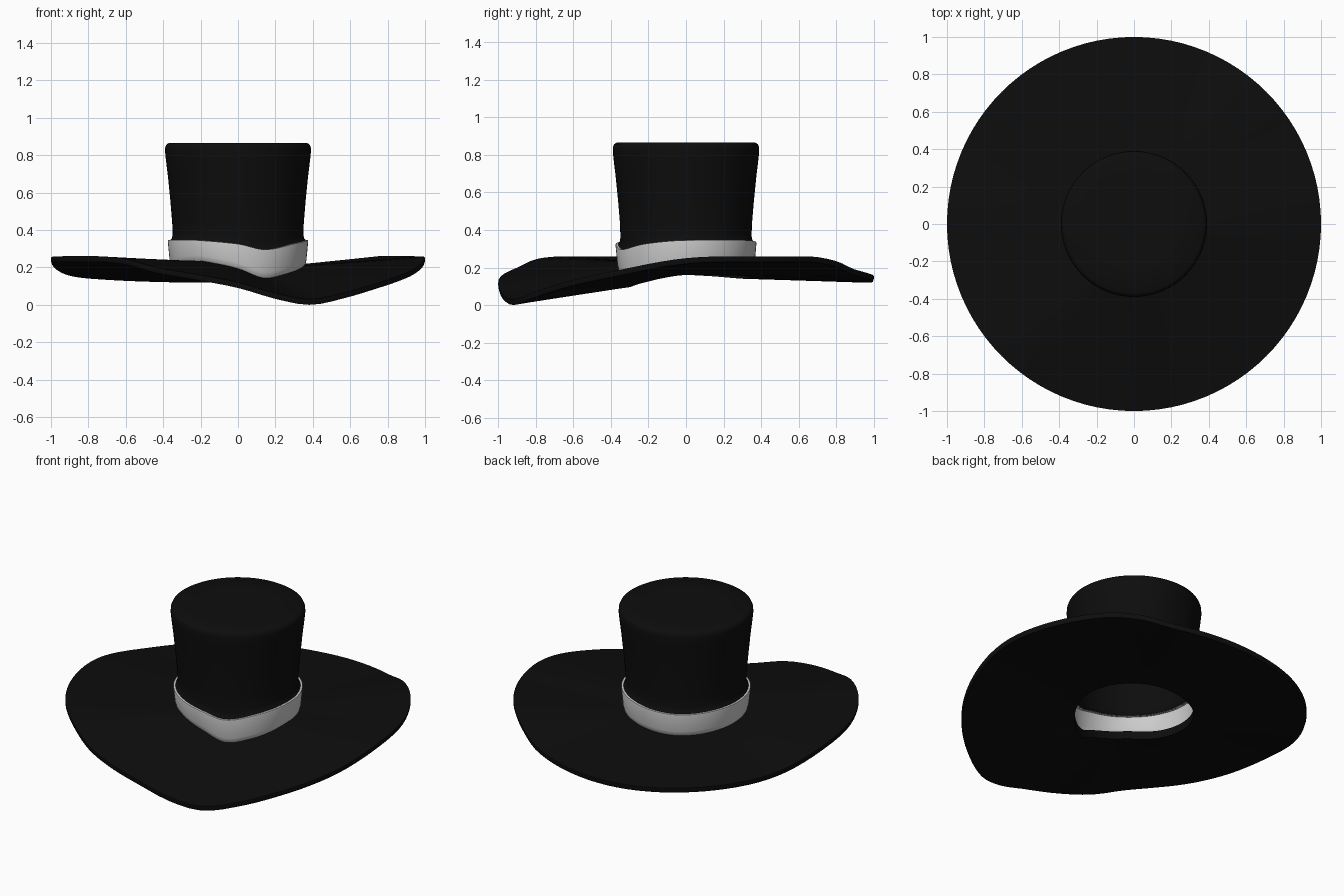
import bpy, bmesh, math

if "Cube" in bpy.data.objects:
    bpy.data.objects.remove(bpy.data.objects["Cube"])

N = 96  # segments around the hat


def wave(keys):
    """Smooth periodic height curve from (degrees, z) keys, limited to the key range."""
    n = len(keys)
    low, high = min(k[1] for k in keys), max(k[1] for k in keys)

    def key(i):
        turn, j = divmod(i, n)
        return keys[j][0] + 360 * turn, keys[j][1]

    def f(deg):
        deg %= 360
        i = max(j for j in range(n) if keys[j][0] <= deg)
        (a0, z0), (a1, z1), (a2, z2), (a3, z3) = (key(i + k) for k in (-1, 0, 1, 2))
        h = a2 - a1
        t = (deg - a1) / h
        m1, m2 = (z2 - z0) / (a2 - a0) * h, (z3 - z1) / (a3 - a1) * h
        z = ((2*t**3 - 3*t**2 + 1) * z1 + (t**3 - 2*t**2 + t) * m1
             + (3*t**2 - 2*t**3) * z2 + (t**3 - t**2) * m2)
        return min(max(z, low), high)
    return f


# Height curves: brim rim, brim at the hat hole, top of the band
rim = wave([(0, .25), (23, .26), (41, .26), (53, .235), (64, .19), (90, .155), (110, .15),
            (143, .17), (157, .19), (180, .25), (203, .26), (221, .26), (233, .245),
            (244, .2), (258, .16), (270, .12), (282, .06), (293, .03), (306, .07),
            (319, .12), (337, .18)])
hole = wave([(0, .21), (60, .205), (113, .19), (160, .205), (203, .22), (233, .235),
             (250, .222), (270, .195), (293, .145), (315, .165), (345, .2)])
band_top = wave([(0, .345), (60, .345), (113, .33), (160, .342), (203, .347), (233, .345),
                 (270, .325), (293, .295), (323, .325), (345, .34)])


def revolve(name, profile, color=None, close=False):
    """Lathe a profile whose points are (radius, height function of angle)."""
    bm = bmesh.new()
    rings = []
    for r, zf in profile:
        ring = []
        for i in range(N):
            d = 360 * i / N
            a = math.radians(d)
            ring.append(bm.verts.new((r * math.cos(a), r * math.sin(a), zf(d))))
        rings.append(ring)
    pairs = list(zip(rings, rings[1:]))
    if close:
        pairs.append((rings[-1], rings[0]))
    for p, q in pairs:
        for i in range(N):
            j = (i + 1) % N
            bm.faces.new((p[i], p[j], q[j], q[i]))
    bmesh.ops.remove_doubles(bm, verts=bm.verts, dist=1e-5)
    bmesh.ops.recalc_face_normals(bm, faces=bm.faces)
    me = bpy.data.meshes.new(name)
    bm.to_mesh(me)
    bm.free()
    ob = bpy.data.objects.new(name, me)
    bpy.context.collection.objects.link(ob)
    if color:
        me.materials.append(color)
    bpy.context.view_layer.objects.active = ob
    ob.select_set(True)
    bpy.ops.object.shade_smooth_by_angle(angle=math.radians(50))
    ob.select_set(False)
    return ob


felt = bpy.data.materials.new("black_felt")
felt.diffuse_color = (0.004, 0.004, 0.004, 1)
felt.use_nodes = True
felt.node_tree.nodes["Principled BSDF"].inputs["Base Color"].default_value = felt.diffuse_color

# Brim: wavy disc, thicker at the hole than at the rim
R0 = 0.345


def brim_z(r, under):
    t = (r - R0) / (1 - R0)
    drop = (.05 - .02 * t) if under else 0
    return lambda d: hole(d) * (1 - t) + rim(d) * t - drop


radii = [R0 + (1 - R0) * i / 12 for i in range(13)]
top = [(r, brim_z(r, False)) for r in radii]
edge = [(1.0, lambda d: rim(d) - .015)]
under = [(r * (.995 if r > .99 else 1), brim_z(r, True)) for r in reversed(radii)]
revolve("brim", top + edge + under, felt, close=True)

# Hat band: flared strip that follows the brim
revolve("hat_band", [
    (.345, lambda d: hole(d) - .01),
    (.360, lambda d: hole(d) + .005),
    (.366, lambda d: hole(d) + .03),
    (.375, lambda d: band_top(d) - .008),
    (.374, band_top),
    (.355, lambda d: band_top(d) + .001)])


# Crown: flared wall, rounded shoulder and flat top, open below
def level(z):
    return lambda d: z


crown = [(.362, band_top), (.353, lambda d: band_top(d) + .012),
         (.349, lambda d: band_top(d) + .035)]
crown += [(r, level(z)) for r, z in [
    (.352, .44), (.362, .56), (.374, .68), (.386, .78), (.390, .82), (.389, .842),
    (.383, .857), (.370, .865), (.25, .865), (.12, .865), (0, .865)]]
revolve("crown", crown, felt)
